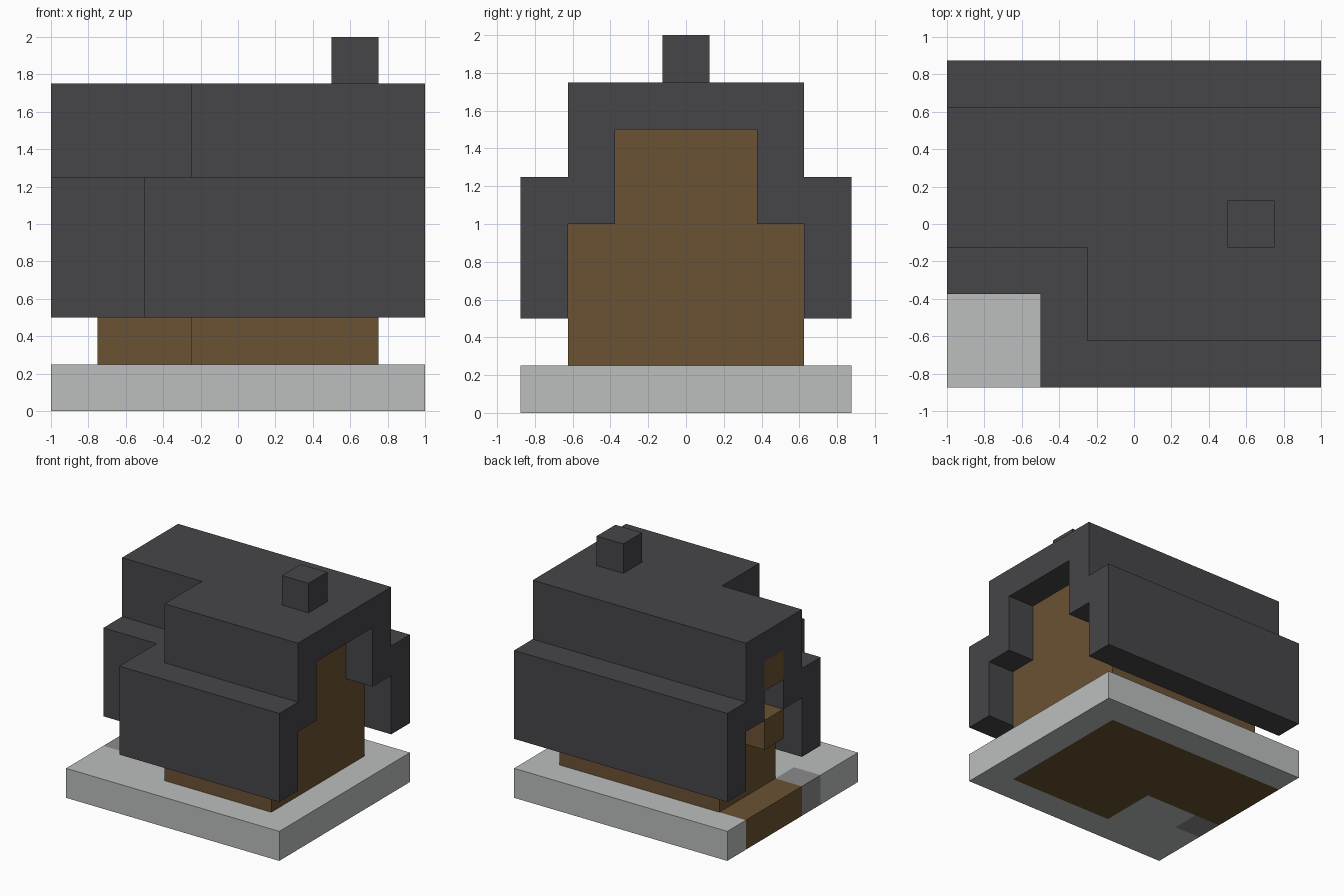
import bpy
import bmesh

old = bpy.data.objects.get("Cube")
if old:
    bpy.data.objects.remove(old, do_unlink=True)


def material(name, hex_code):
    srgb = [int(hex_code[i:i + 2], 16) / 255 for i in (0, 2, 4)]
    colour = [((c + 0.055) / 1.055) ** 2.4 for c in srgb] + [1]
    mat = bpy.data.materials.new(name)
    mat.use_nodes = True
    mat.diffuse_color = colour
    mat.node_tree.nodes["Principled BSDF"].inputs["Base Color"].default_value = colour
    return mat


slate = material("dark slate", "464549")
timber = material("brown timber", "6b5233")
stone = material("pale stone", "bbbfbe")
paving = material("mid grey paving", "8c8b8b")


def prism(name, outline, bottom, top, mat):
    """Vertical prism over a flat outline."""
    bm = bmesh.new()
    face = bm.faces.new([bm.verts.new((x, y, bottom)) for x, y in outline])
    grown = bmesh.ops.extrude_face_region(bm, geom=[face])["geom"]
    verts = [g for g in grown if isinstance(g, bmesh.types.BMVert)]
    bmesh.ops.translate(bm, verts=verts, vec=(0, 0, top - bottom))
    bmesh.ops.recalc_face_normals(bm, faces=bm.faces)
    mesh = bpy.data.meshes.new(name)
    bm.to_mesh(mesh)
    bm.free()
    mesh.materials.append(mat)
    obj = bpy.data.objects.new(name, mesh)
    bpy.context.collection.objects.link(obj)
    return obj


def rect(x0, x1, y0, y1):
    return [(x0, y0), (x1, y0), (x1, y1), (x0, y1)]


def ell(x0, x1, y, cx, cy):
    """Rectangle with its front right corner notched out to (cx, cy)."""
    return [(cx, -y), (x1, -y), (x1, y), (x0, y), (x0, cy), (cx, cy)]


def combine(target, other, operation):
    mod = target.modifiers.new(operation.lower(), "BOOLEAN")
    mod.operation = operation
    mod.solver = "EXACT"
    mod.object = other
    other.hide_render = True
    bpy.context.view_layer.objects.active = target
    bpy.ops.object.modifier_apply(modifier=mod.name)
    bpy.data.objects.remove(other, do_unlink=True)


# Stone base wrapping around the floor
prism("stone_base", [
    (-1, 0.875), (-1, 0.625), (0.75, 0.625), (0.75, -0.625),
    (-0.25, -0.625), (-0.25, -0.125), (-0.75, -0.125), (-0.75, -0.375),
    (-1, -0.375), (-1, -0.875), (1, -0.875), (1, 0.875)], 0, 0.25, stone)
prism("floor", ell(-1, 0.75, 0.625, -0.25, -0.125), 0, 0.25, timber)
prism("paving_block", rect(-1, -0.75, -0.375, -0.125), 0, 0.25, paving)

# Walls, lower and upper storeys
prism("lower_walls", ell(-0.75, 0.75, 0.625, -0.25, -0.125), 0.25, 1, timber)
prism("upper_walls", ell(-0.75, 0.75, 0.375, 0, 0.125), 1, 1.5, timber)

# Stepped roof shell, hollow underneath and open at the gable ends
roof = prism("roof", ell(-1, 1, 0.875, -0.5, -0.375), 0.5, 1.25, slate)
combine(roof, prism("upper_roof", ell(-1, 1, 0.625, -0.25, -0.125), 0.75, 1.75, slate), "UNION")
combine(roof, prism("lower_cutter", ell(-1.1, 1.1, 0.625, -0.25, -0.125), 0.4, 1, slate), "DIFFERENCE")
combine(roof, prism("upper_cutter", ell(-1.2, 1.2, 0.375, 0, 0.125), 0.8, 1.5, slate), "DIFFERENCE")

# Chimney and the timber blocks in the right-hand gable
prism("chimney", rect(0.5, 0.75, -0.125, 0.125), 1.75, 2, slate)
for name, z in (("window_box", 0.75), ("gable_block", 1.25)):
    prism(name, rect(-1, -0.75, 0.125, 0.375), z, z + 0.25, timber)
